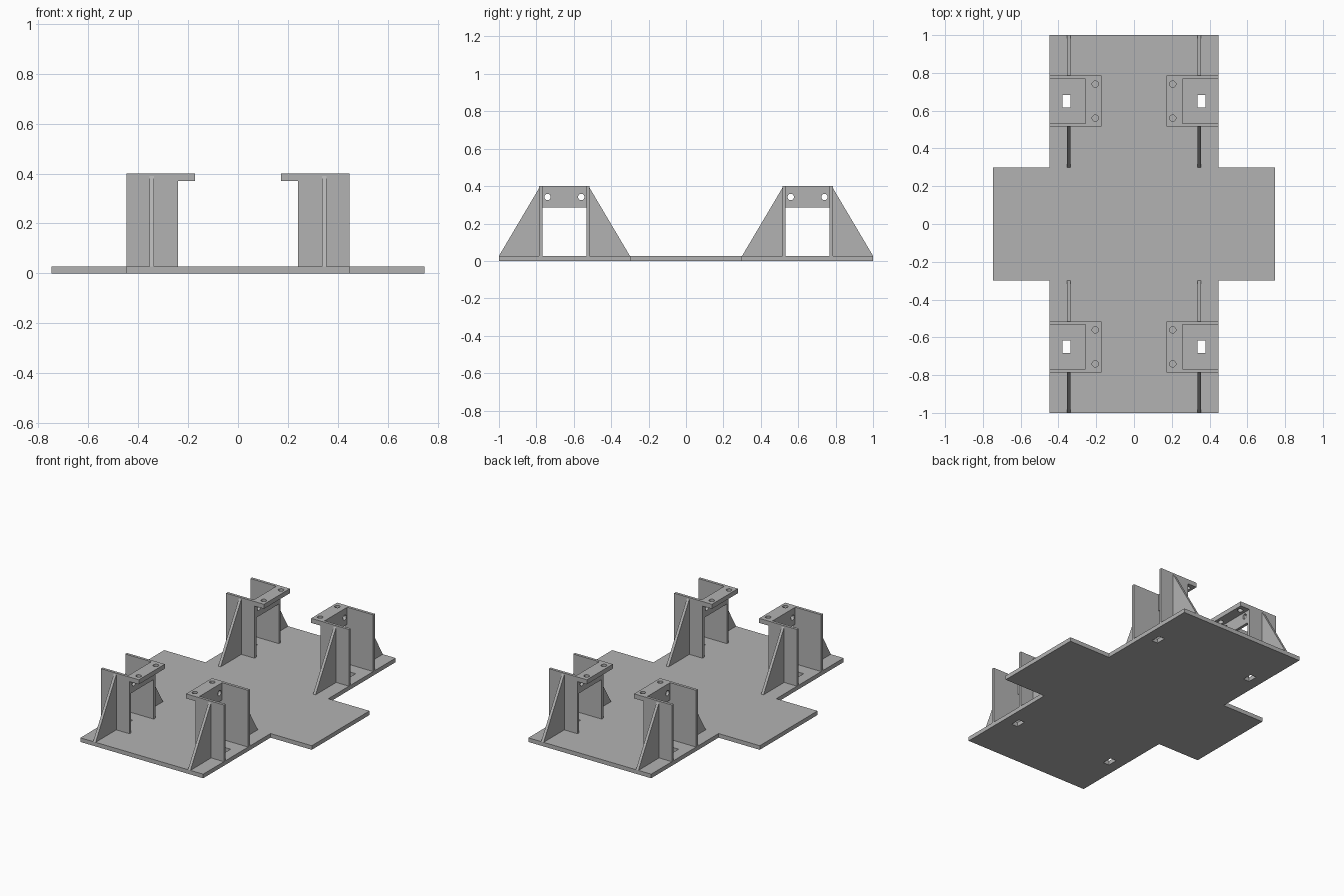
import bpy, bmesh
from mathutils import Matrix, Vector

cube = bpy.data.objects.get("Cube")
if cube:
    bpy.data.objects.remove(cube, do_unlink=True)

grey = bpy.data.materials.new("plain grey")
grey.use_nodes = True
GREY = (0.45, 0.45, 0.45, 1)
grey.diffuse_color = GREY
grey.node_tree.nodes["Principled BSDF"].inputs["Base Color"].default_value = GREY

BASE_TOP, TOP = 0.027, 0.4       # plate surface and bracket height
MID, HALF, WALL = 0.65, 0.135, 0.018   # bracket centre in y, half width, sheet thickness
X_IN, X_OUT = 0.24, 0.447        # bracket extent in x


def finish(name, bm):
    bmesh.ops.recalc_face_normals(bm, faces=bm.faces)
    mesh = bpy.data.meshes.new(name)
    bm.to_mesh(mesh)
    bm.free()
    mesh.materials.append(grey)
    obj = bpy.data.objects.new(name, mesh)
    bpy.context.collection.objects.link(obj)
    return obj


def prism(name, points, direction):
    """Extrude a closed outline along a vector."""
    bm = bmesh.new()
    face = bm.faces.new([bm.verts.new(p) for p in points])
    out = bmesh.ops.extrude_face_region(bm, geom=[face])
    moved = [v for v in out["geom"] if isinstance(v, bmesh.types.BMVert)]
    bmesh.ops.translate(bm, verts=moved, vec=Vector(direction))
    # extrusion drops the start cap in some cases, so keep the solid closed
    bmesh.ops.holes_fill(bm, edges=[e for e in bm.edges if e.is_boundary])
    return finish(name, bm)


def box(name, x, y, z):
    outline = [(x[0], y[0], z[0]), (x[1], y[0], z[0]), (x[1], y[1], z[0]), (x[0], y[1], z[0])]
    return prism(name, outline, (0, 0, z[1] - z[0]))


def bake(obj):
    """Apply the modifiers of an object."""
    graph = bpy.context.evaluated_depsgraph_get()
    mesh = bpy.data.meshes.new_from_object(obj.evaluated_get(graph))
    obj.modifiers.clear()
    obj.data = mesh


def cut(obj, cutter):
    cutter.hide_render = True
    mod = obj.modifiers.new("cut", "BOOLEAN")
    mod.operation, mod.solver, mod.object = "DIFFERENCE", "EXACT", cutter
    bake(obj)
    bpy.data.objects.remove(cutter, do_unlink=True)


def four_corners(obj):
    mod = obj.modifiers.new("mirror", "MIRROR")
    mod.use_axis = (True, True, False)
    mod.use_mirror_merge = False
    bake(obj)


def hole_pair(x, z, axis):
    """Two round drills either side of the bracket centre."""
    bm = bmesh.new()
    for dy in (-0.09, 0.09):
        turn = Matrix.Rotation(1.570796, 4, "Y") if axis == "X" else Matrix()
        bmesh.ops.create_cone(bm, cap_ends=True, segments=24, radius1=0.017, radius2=0.017,
                              depth=0.1, matrix=Matrix.Translation((x, MID + dy, z)) @ turn)
    return finish("drill", bm)


# Cross-shaped base plate with one slot inside each bracket
quarter = [(0.747, 0.3), (X_OUT, 0.3), (X_OUT, 1)]
outline = (quarter + [(-x, y) for x, y in reversed(quarter)]
           + [(-x, -y) for x, y in quarter] + [(x, -y) for x, y in reversed(quarter)])
base = prism("base_plate", [(x, y, 0) for x, y in outline], (0, 0, BASE_TOP))
slots = box("slot_cutter", (0.335, 0.378), (MID - 0.033, MID + 0.033), (-0.1, 0.1))
four_corners(slots)
cut(base, slots)

# Bracket side walls and their sloping gussets
for side, label in ((-1, "inner"), (1, "outer")):
    face = MID + side * HALF
    wall = box(label + "_bracket_walls", (X_IN, X_OUT),
               sorted((face, face - side * WALL)), (BASE_TOP, TOP))
    four_corners(wall)
    tip = MID + side * 0.35
    gusset = prism(label + "_gussets",
                   [(0.336, face, BASE_TOP), (0.336, tip, BASE_TOP), (0.336, face, 0.39)],
                   (WALL, 0, 0))
    four_corners(gusset)

# Drilled cross plates joining the walls
cross = box("bracket_cross_plates", (X_IN, X_IN + WALL),
            (MID - HALF + WALL, MID + HALF - WALL), (0.287, TOP))
cut(cross, hole_pair(X_IN, 0.342, "X"))
four_corners(cross)

# Drilled mounting flanges reaching inward
flange = box("mounting_flanges", (0.172, X_IN), (MID - HALF, MID + HALF), (0.37, TOP))
cut(flange, hole_pair(0.205, 0.385, "Z"))
four_corners(flange)
